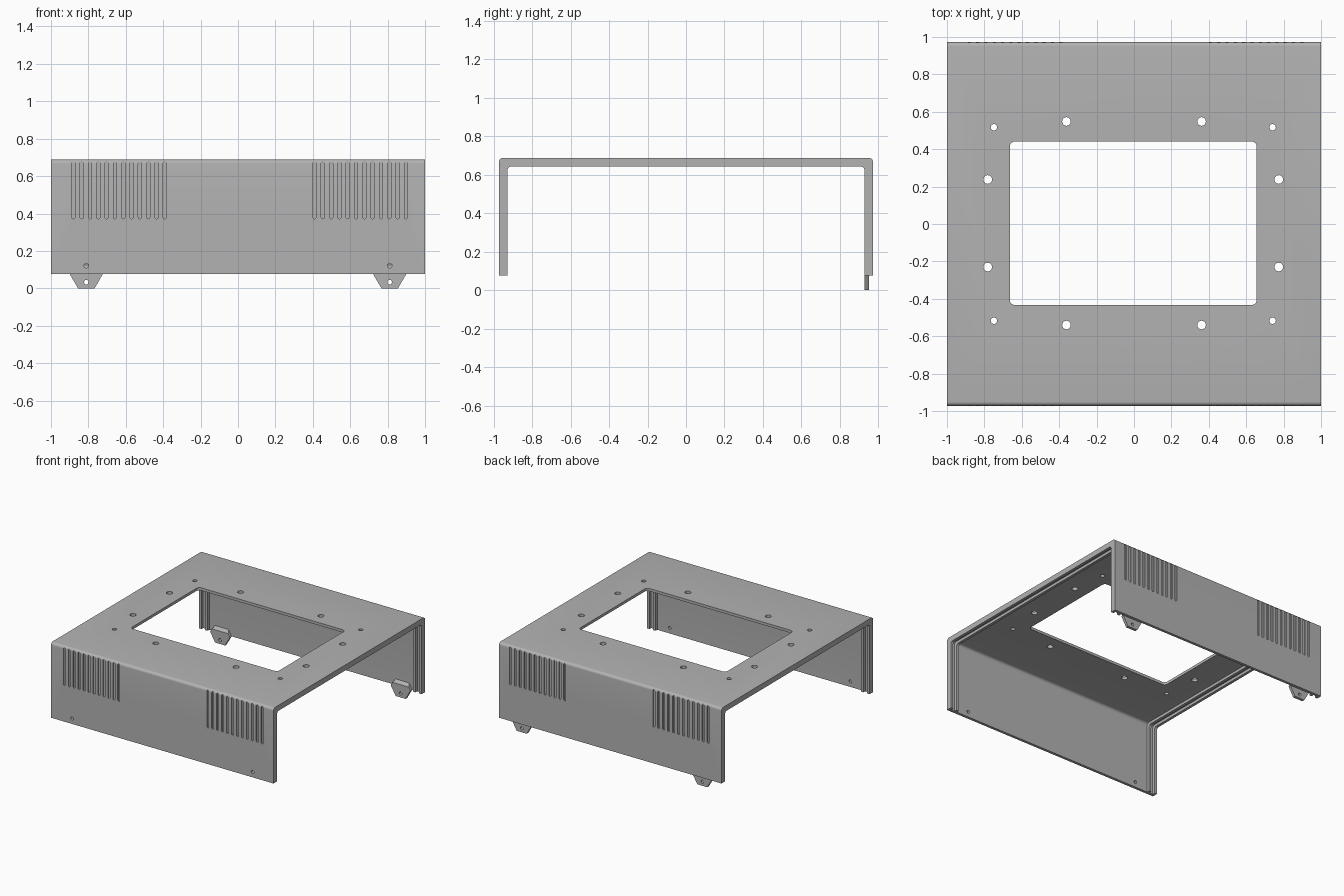
import bpy, bmesh
from math import sin, cos, pi
from mathutils import Vector

if "Cube" in bpy.data.objects:
    bpy.data.objects.remove(bpy.data.objects["Cube"], do_unlink=True)

MM = 2 / 180              # one design millimetre
WALL = 2 * MM             # wall thickness, also rail depth and fillet radius
HALF = 87.5 * MM          # half depth of the cover
EDGE = 0.077              # lower edge of the walls
TOP = EDGE + 55 * MM
LEG_X = 1 - 17 * MM

grey = bpy.data.materials.new("grey plastic")
grey.use_nodes = True
grey.diffuse_color = (0.45, 0.45, 0.45, 1)
grey.node_tree.nodes["Principled BSDF"].inputs["Base Color"].default_value = (0.45, 0.45, 0.45, 1)


def prism(bm, points, axis, start, end):
    """Extrude a 2D outline along an axis."""
    place = {"x": lambda a, b, t: (t, a, b),
             "y": lambda a, b, t: (a, t, b),
             "z": lambda a, b, t: (a, b, t)}[axis]
    face = bm.faces.new([bm.verts.new(place(a, b, start)) for a, b in points])
    ext = bmesh.ops.extrude_face_region(bm, geom=[face], use_keep_orig=True)
    verts = [v for v in ext["geom"] if isinstance(v, bmesh.types.BMVert)]
    bmesh.ops.translate(bm, verts=verts, vec=Vector(place(0, 0, end - start)))


def rounded(cx, cy, w, h, r, n=6):
    """Rounded rectangle outline; a circle or capsule when r is half a side."""
    pts = []
    for q, (sx, sy) in enumerate([(1, 1), (-1, 1), (-1, -1), (1, -1)]):
        for i in range(n + 1):
            a = (q + i / n) * pi / 2
            p = Vector((cx + sx * (w / 2 - r) + r * cos(a),
                        cy + sy * (h / 2 - r) + r * sin(a)))
            if not pts or (p - pts[-1]).length > 1e-5:
                pts.append(p)
    if (pts[0] - pts[-1]).length < 1e-5:
        pts.pop()
    return pts


def circle(cx, cy, d):
    return rounded(cx, cy, d, d, d / 2)


def arch(inset, n=6):
    """Open path over the cover: front wall, roof, back wall."""
    w, z, r = HALF - inset, TOP - inset, WALL
    arc = [(w - r + r * cos(i / n * pi / 2), z - r + r * sin(i / n * pi / 2))
           for i in range(n + 1)]
    side = [(w, EDGE)] + arc
    return side + [(-y, z) for y, z in reversed(side)]


def u_shape(outer, inner):
    return arch(outer) + arch(inner)[::-1]


def make(name, bm):
    bmesh.ops.recalc_face_normals(bm, faces=bm.faces)
    mesh = bpy.data.meshes.new(name)
    bm.to_mesh(mesh)
    bm.free()
    mesh.materials.append(grey)
    ob = bpy.data.objects.new(name, mesh)
    bpy.context.collection.objects.link(ob)
    return ob


def activate(ob):
    bpy.ops.object.select_all(action="DESELECT")
    ob.select_set(True)
    bpy.context.view_layer.objects.active = ob


def cut(ob, cutter):
    cutter.hide_render = True
    activate(ob)
    mod = ob.modifiers.new("cut", "BOOLEAN")
    mod.operation, mod.solver, mod.object = "DIFFERENCE", "EXACT", cutter
    bpy.ops.object.modifier_apply(modifier=mod.name)
    bpy.data.objects.remove(cutter, do_unlink=True)


# Folded cover
bm = bmesh.new()
prism(bm, u_shape(0, WALL), "x", -1, 1)
cover = make("cover_shell", bm)

# Window and fixing holes in the roof
bm = bmesh.new()
z0, z1 = TOP - 0.08, TOP + 0.05
ox, oy = -0.004, 0.004
prism(bm, rounded(ox, oy, 1.32, 0.874, 0.027), "z", z0, z1)
for sx in (-1, 1):
    for sy in (-1, 1):
        for x, y, d in ((0.361, 0.544, 0.046), (0.778, 0.234, 0.046), (0.745, 0.517, 0.034)):
            shift = 0 if x < 0.5 else ox
            prism(bm, circle(sx * x + shift, sy * y + (0 if d < 0.04 else oy), d), "z", z0, z1)

# Shallow vent grooves on front and back
vent_w, vent_h = 1.6 * MM, 27.5 * MM
vent_z = TOP - MM - vent_h / 2
for i in range(12):
    offset = (10 + 4 * i) * MM
    for x in (-1 + offset + vent_w / 2, 1 - offset + vent_w / 2):
        for s in (-1, 1):
            prism(bm, rounded(x, vent_z, vent_w, vent_h, vent_w / 2, 3), "y",
                  s * (HALF - 0.8 * MM), s * (HALF + 0.02))

# Screw holes in the front wall
for x in (-LEG_X, LEG_X):
    prism(bm, circle(x, EDGE + 4 * MM, 2.2 * MM), "y", -HALF - 0.02, -HALF + 0.06)
cut(cover, make("cover_cutter", bm))

# Rails that hold the end panels
parts = [cover]
for s, side in ((-1, "right"), (1, "left")):
    for name, a, b in (("end_lip", 0, 2), ("panel_rail", 4.9, 6.9)):
        bm = bmesh.new()
        prism(bm, u_shape(WALL, 2 * WALL), "x", s * (1 - a * MM), s * (1 - b * MM))
        parts.append(make(f"{side}_{name}", bm))

# Hexagonal fixing tabs inside the back wall, chamfered on top
inner = HALF - 2 * WALL
for s, side in ((-1, "right"), (1, "left")):
    bm = bmesh.new()
    hexagon = [(s * LEG_X + 8 * MM * cos(k * pi / 3), EDGE + 8 * MM * sin(k * pi / 3))
               for k in range(6)]
    prism(bm, hexagon, "y", inner, HALF - WALL)
    cut_geo = bmesh.ops.bisect_plane(
        bm, geom=bm.verts[:] + bm.edges[:] + bm.faces[:],
        plane_co=(0, inner, EDGE + 2.4 * MM), plane_no=(0, -1, 1), clear_outer=True)
    bmesh.ops.holes_fill(bm, edges=[e for e in bm.edges if e.is_boundary])
    tab = make(f"{side}_fixing_tab", bm)
    bm = bmesh.new()
    prism(bm, circle(s * LEG_X, EDGE - 4 * MM, 2.2 * MM), "y", inner - 0.03, HALF + 0.03)
    cut(tab, make("tab_cutter", bm))
    parts.append(tab)

for ob in parts:
    activate(ob)
    bpy.ops.object.shade_smooth_by_angle(angle=pi / 6)
